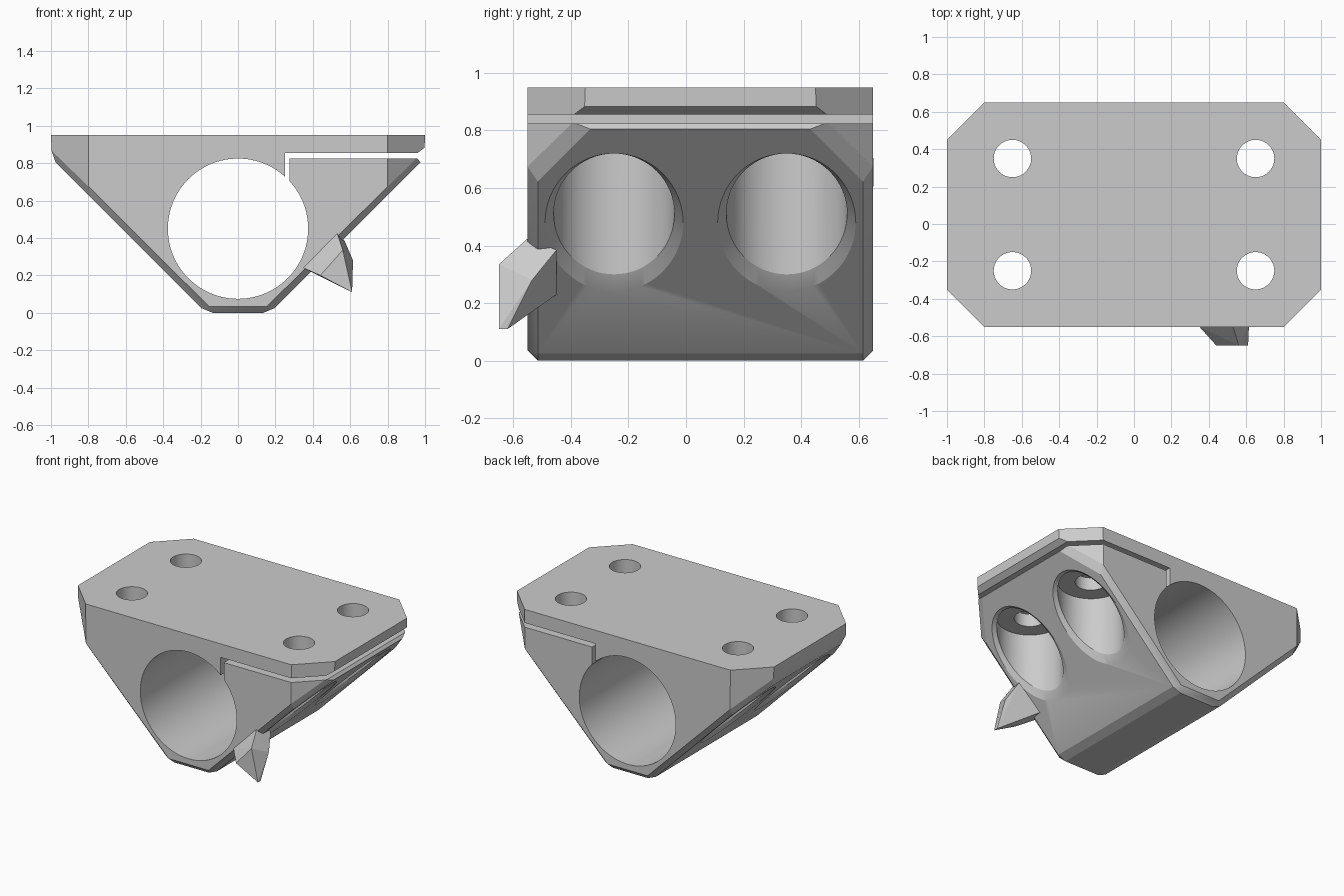
import bpy, bmesh, math
from mathutils import Vector

cube = bpy.data.objects.get("Cube")
if cube:
    bpy.data.objects.remove(cube, do_unlink=True)

grey = bpy.data.materials.new("light_grey")
grey.use_nodes = True
grey.diffuse_color = (0.6, 0.6, 0.6, 1)
grey.node_tree.nodes["Principled BSDF"].inputs["Base Color"].default_value = (0.6, 0.6, 0.6, 1)

MID_Y = 0.05       # middle of the block in depth
HALF_Y = 0.6
SLOPE = 0.17       # underside follows z = |x| - SLOPE


def make(name, bm):
    bmesh.ops.recalc_face_normals(bm, faces=bm.faces)
    mesh = bpy.data.meshes.new(name)
    bm.to_mesh(mesh)
    bm.free()
    mesh.materials.append(grey)
    obj = bpy.data.objects.new(name, mesh)
    bpy.context.collection.objects.link(obj)
    return obj


def loft(rings):
    """Closed solid through rings of equal length."""
    bm = bmesh.new()
    loops = [[bm.verts.new(p) for p in ring] for ring in rings]
    n = len(loops[0])
    for a, b in zip(loops, loops[1:]):
        for i in range(n):
            j = (i + 1) % n
            bm.faces.new((a[i], a[j], b[j], b[i]))
    bm.faces.new(loops[0])
    bm.faces.new(loops[-1])
    return bm


def prism(profile, half):
    """Extrude an (x, z) profile along y."""
    return loft([[(x, MID_Y + s * half, z) for x, z in profile] for s in (-1, 1)])


def circle(r, n=64):
    return [(r * math.cos(2 * math.pi * i / n), r * math.sin(2 * math.pi * i / n)) for i in range(n)]


def cut(target, cutter):
    bpy.context.view_layer.objects.active = target
    mod = target.modifiers.new("cut", "BOOLEAN")
    mod.operation = "DIFFERENCE"
    mod.solver = "EXACT"
    mod.object = cutter
    bpy.ops.object.modifier_apply(modifier=mod.name)
    bpy.data.objects.remove(cutter, do_unlink=True)


# Wedge-shaped block with cut plan corners and chamfered lower edges
right = [(SLOPE, 0), (1, 1 - SLOPE), (1, 0.95)]
bm = prism(right + [(-x, z) for x, z in reversed(right)], HALF_Y)
for sx in (-1, 1):
    for sy in (-1, 1):
        geom = bm.verts[:] + bm.edges[:] + bm.faces[:]
        bmesh.ops.bisect_plane(bm, geom=geom, plane_co=(sx, MID_Y + sy * 0.4, 0),
                               plane_no=(sx, sy, 0), clear_outer=True)
        rim = [e for e in bm.edges if e.is_boundary]
        bmesh.ops.holes_fill(bm, edges=rim, sides=0)
bmesh.ops.recalc_face_normals(bm, faces=bm.faces)
bm.normal_update()
lower = [e for e in bm.edges
         if any(f.normal.z < -0.3 for f in e.link_faces)]
bmesh.ops.bevel(bm, geom=lower, offset=0.035, segments=1, affect="EDGES")
block = make("clamp_block", bm)

# Main bore through the depth
cut(block, make("main_bore", prism([(x, z + 0.45) for x, z in circle(0.375, 96)], 0.8)))

# Clamping slot with a flared mouth, dropping into the bore
slot = [(0.25, 0.6), (0.275, 0.6), (0.275, 0.825), (0.96, 0.825), (1.02, 0.745),
        (1.02, 0.9), (0.96, 0.855), (0.25, 0.855)]
cut(block, make("slot", prism(slot, 0.8)))

# Four screw holes with counterbores opening on the sloped underside
for sx in (-1, 1):
    for cy in (MID_Y - 0.3, MID_Y + 0.3):
        cx = 0.65

        def sloped(r, lift):
            return [(sx * (cx + x), cy + y, cx + x - SLOPE + lift) for x, y in circle(r)]

        def flat(r, z):
            return [(sx * (cx + x), cy + y, z) for x, y in circle(r)]

        cut(block, make("counterbore", loft([sloped(0.29, -0.05), sloped(0.21, 0.03), flat(0.21, 0.735)])))
        cut(block, make("screw_hole", loft([flat(0.1, 0.7), flat(0.1, 1.1)])))

# Faceted pointed lug on the front edge
bm = bmesh.new()
for p in [(0.61, -0.65, 0.11), (0.61, -0.62, 0.11), (0.615, -0.535, 0.28),
          (0.57, -0.45, 0.385), (0.40, -0.45, 0.23), (0.35, -0.55, 0.24),
          (0.53, -0.55, 0.425), (0.44, -0.65, 0.2), (0.56, -0.65, 0.335)]:
    bm.verts.new(Vector(p))
bmesh.ops.convex_hull(bm, input=bm.verts)
make("pointed_lug", bm)

# Smooth bores, crisp edges
bpy.ops.object.select_all(action="DESELECT")
block.select_set(True)
bpy.context.view_layer.objects.active = block
bpy.ops.object.shade_smooth_by_angle(angle=math.radians(20))
